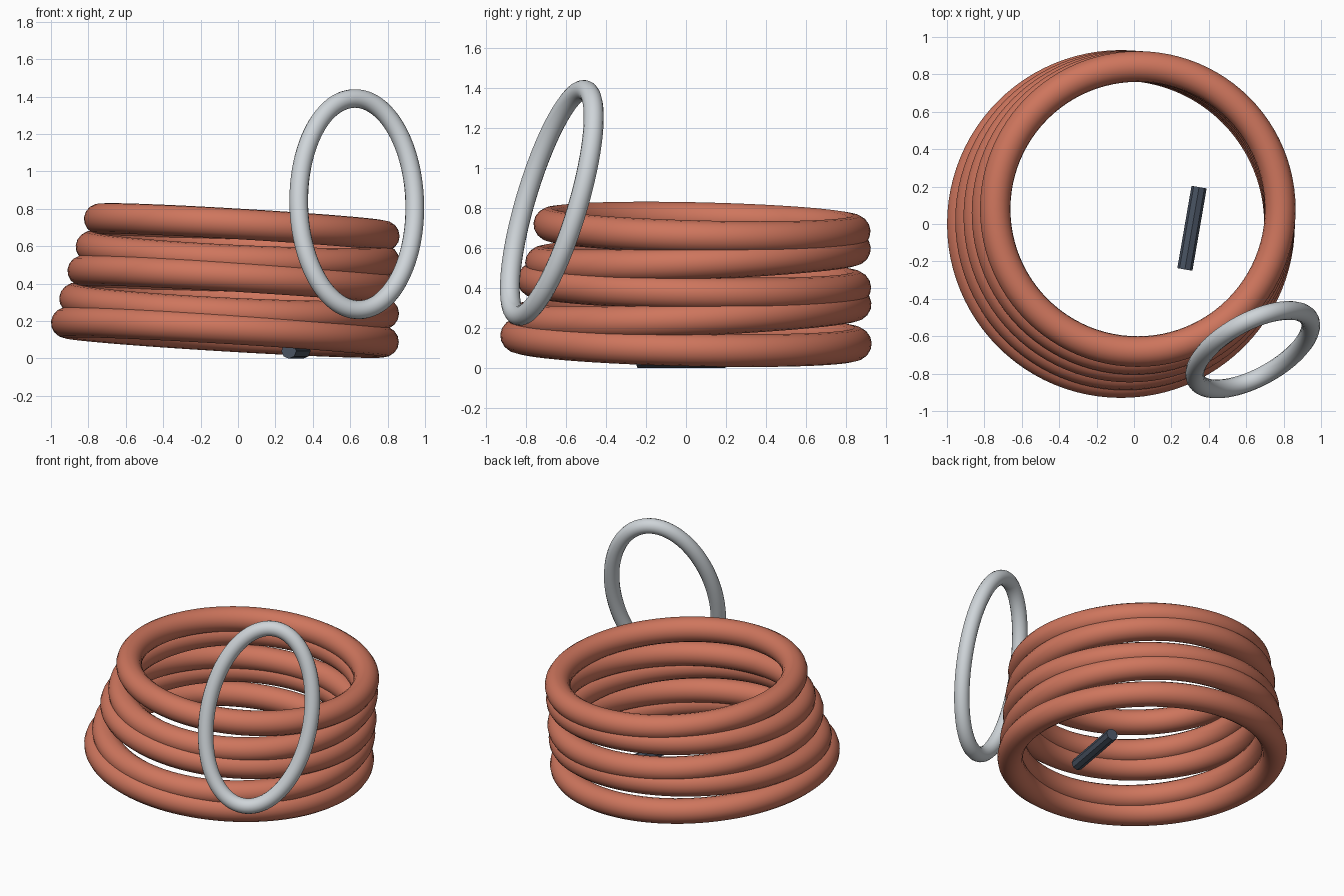
import bpy
import math
from mathutils import Vector

if "Cube" in bpy.data.objects:
    bpy.data.objects.remove(bpy.data.objects["Cube"])


def material(name, rgb):
    mat = bpy.data.materials.new(name)
    mat.use_nodes = True
    mat.diffuse_color = (*rgb, 1)
    mat.node_tree.nodes["Principled BSDF"].inputs["Base Color"].default_value = (*rgb, 1)
    return mat


coral = material("coral", (0.62, 0.18, 0.11))
silver = material("silver", (0.62, 0.66, 0.69))
slate = material("dark slate", (0.065, 0.085, 0.12))


def ring(name, centre, u, v, tube, mat, steps=96):
    """Round tube swept along the ellipse with half axes u and v."""
    curve = bpy.data.curves.new(name, "CURVE")
    curve.dimensions = "3D"
    curve.bevel_depth = tube
    curve.bevel_resolution = 6
    spline = curve.splines.new("POLY")
    spline.points.add(steps - 1)
    spline.use_cyclic_u = True
    for i, point in enumerate(spline.points):
        a = math.tau * i / steps
        point.co = (*(centre + u * math.cos(a) + v * math.sin(a)), 1)
    obj = bpy.data.objects.new(name, curve)
    bpy.context.collection.objects.link(obj)
    bpy.ops.object.select_all(action="DESELECT")
    obj.select_set(True)
    bpy.context.view_layer.objects.active = obj
    bpy.ops.object.convert(target="MESH")
    obj = bpy.context.object
    obj.data.materials.clear()
    obj.data.materials.append(mat)
    bpy.ops.object.shade_smooth()
    return obj


# Stack of five coils, shrinking and tilting alternately
for i in range(5):
    t = i / 4
    radius = 0.848 - 0.086 * t
    centre = Vector((-0.07 + 0.09 * t, 0.08 * t, 0.14 * (i + 1)))
    slope_x, slope_y = (-0.06, -0.024) if i % 2 == 0 else (-0.048, 0.045)
    ring(f"coil_{i + 1}", centre, Vector((radius, 0, radius * slope_x)),
         Vector((0, radius, radius * slope_y)), 0.082, coral)

# Upright oval loop leaning on the front left
ring("oval_loop", Vector((0.635, -0.672, 0.825)), Vector((0.31, 0.136, 0)),
     Vector((-0.01, 0.16, 0.565)), 0.05, silver)

# Short pin lying on the floor inside the coils
start, end = Vector((0.272, -0.243, 0.04)), Vector((0.348, 0.197, 0.04))
axis = end - start
bpy.ops.mesh.primitive_cylinder_add(vertices=8, radius=0.041, depth=axis.length,
                                    location=(start + end) / 2)
pin = bpy.context.object
pin.name = "floor_pin"
pin.rotation_euler = (math.pi / 2, 0, -math.atan2(axis.x, axis.y))
pin.data.materials.append(slate)
